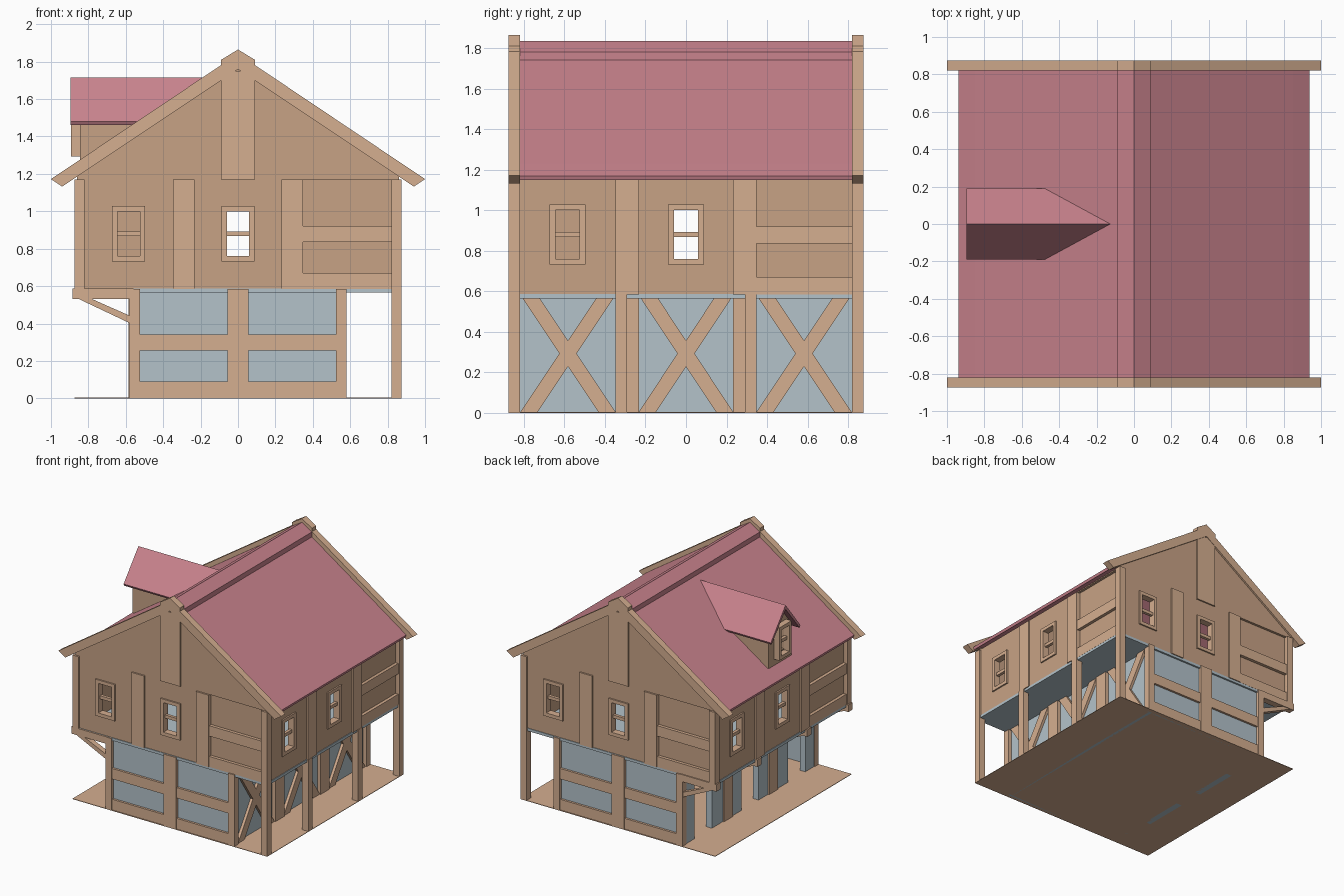
import bpy, bmesh
from mathutils import Matrix
from math import pi

if "Cube" in bpy.data.objects:
    bpy.data.objects.remove(bpy.data.objects["Cube"])


def material(name, rgb):
    m = bpy.data.materials.new(name)
    m.diffuse_color = (*[(c / 255) ** 2.2 for c in rgb], 1)
    m.use_nodes = True
    m.node_tree.nodes["Principled BSDF"].inputs["Base Color"].default_value = m.diffuse_color
    return m


TIMBER = material("timber", (212, 173, 143))
WALL = material("wall", (198, 161, 132))
BLUE = material("plaster", (178, 193, 201))
PINK = material("roof_tile", (200, 130, 140))


def prism(name, pts, a, b, mat, axis="Y", k=0):
    """Extrude a profile from a to b along an axis, then turn it k quarter turns.
    b may be a function of the profile point, for slanted ends."""
    bm = bmesh.new()
    end = b if callable(b) else (lambda u, v: b)
    place = (lambda u, v, t: (u, t, v)) if axis == "Y" else (lambda u, v, t: (t, u, v))
    near = [bm.verts.new(place(u, v, a)) for u, v in pts]
    far = [bm.verts.new(place(u, v, end(u, v))) for u, v in pts]
    bm.faces.new(near)
    bm.faces.new(far[::-1])
    for i in range(len(pts)):
        j = (i + 1) % len(pts)
        bm.faces.new((near[i], far[i], far[j], near[j]))
    bmesh.ops.recalc_face_normals(bm, faces=bm.faces)
    bm.transform(Matrix.Rotation(k * pi / 2, 4, "Z"))
    me = bpy.data.meshes.new(name)
    bm.to_mesh(me)
    bm.free()
    ob = bpy.data.objects.new(name, me)
    bpy.context.collection.objects.link(ob)
    if mat:
        me.materials.append(mat)
    return ob


def box(name, x0, x1, y0, y1, z0, z1, mat, k=0):
    return prism(name, [(x0, z0), (x1, z0), (x1, z1), (x0, z1)], y0, y1, mat, "Y", k)


def cut(ob, *boxes, k=0):
    """Subtract boxes from an object."""
    for b in boxes:
        c = box("cutter", *b, None, k)
        mod = ob.modifiers.new("cut", "BOOLEAN")
        mod.object, mod.operation, mod.solver = c, "DIFFERENCE", "EXACT"
        bpy.context.view_layer.objects.active = ob
        bpy.ops.object.modifier_apply(modifier=mod.name)
        bpy.data.objects.remove(c)


def window(name, cx, z0, z1, half, y0, y1, k):
    """Frame with a middle bar, in the front-facing frame of side k."""
    f = 0.028
    fr = box(name + "_frame", cx - half - f, cx + half + f, y0, y1, z0 - f, z1 + f, TIMBER, k)
    cut(fr, (cx - half, cx + half, y0 - .1, y1 + .1, z0, z1), k=k)
    zm = (z0 + z1) / 2
    box(name + "_bar", cx - half, cx + half, y0 + .02, y0 + .045, zm - .013, zm + .013, TIMBER, k)


def mirror(pts):
    return pts + [(-x, z) for x, z in reversed(pts) if x != 0]


# upper storey: four identical sides, each a quarter turn on
for k, side in enumerate(("front", "right", "back", "left")):
    w = box(side + "_upper_wall", -.83, .83, -.86, -.82, .585, 1.18, WALL, k)
    cut(w, *[(cx - .07, cx + .07, -1, -.7, .75, 1.01) for cx in (-.585, 0)],
        (.345, .82, -1, -.84, .67, .835), (.345, .82, -1, -.84, .92, 1.17), k=k)
    for n, cx in (("outer", -.585), ("middle", 0)):
        window(f"{side}_{n}_window", cx, .76, 1.0, .06, -.872, -.815, k)
    for x in (-.29, .29):
        box(side + "_upper_stud", x - .057, x + .057, -.873, -.84, .585, 1.17, TIMBER, k)
    for z0, z1 in ((.585, .67), (.835, .92)):
        box(side + "_panel_rail", .345, .82, -.866, -.85, z0, z1, TIMBER, k)
    # corner post; the two on the right side reach the ground
    z0 = 0 if k in (0, 1) else .53
    box("corner_post", .82, .875, -.875, -.82, z0, 1.17, TIMBER, k)

# floors
box("ground_floor", -.875, .875, -.875, .875, 0, .004, TIMBER)
box("upper_floor", -.865, .865, -.865, .865, .565, .587, BLUE)

# ground storey end walls, front and back
for s, end in ((-1, "front"), (1, "back")):
    def slab(name, x0, x1, d0, d1, z0, z1, mat):
        box(f"{end}_{name}", x0, x1, s * d0, s * d1, z0, z1, mat)
    slab("ground_wall", -.56, .56, .83, .85, 0, .58, BLUE)
    for x0, x1 in ((-.58, -.525), (-.055, .055), (.525, .58)):
        slab("ground_stud", x0, x1, .82, .875, 0, .585, TIMBER)
    for z0, z1 in ((0, .09), (.255, .34)):
        slab("ground_rail", -.56, .56, .83, .868, z0, z1, TIMBER)

# right ground wall with crossed braces and an arcade in front
box("right_ground_wall", .525, .55, -.83, .83, 0, .58, BLUE)
for y in (-.29, .29):
    box("right_wall_stud", .525, .58, y - .057, y + .057, 0, .585, TIMBER)
for y in (-.32, .32):
    box("arcade_post", .82, .875, y - .028, y + .028, 0, .585, TIMBER)
for y0, y1 in ((-.82, -.345), (-.236, .236), (.345, .82)):
    for a, b, w in ((y0, y1, .085), (y1, y0, -.085)):
        prism("cross_brace", [(a, 0), (a + w, 0), (b, .585), (b - w, .585)],
              .545, .572, TIMBER, "X")

# left ground wall with door openings
lw = box("left_ground_wall", -.575, -.525, -.83, .83, 0, .58, BLUE)
cut(lw, *[(-.7, -.4, y - .11, y + .11, -.1, .45) for y in (-.6, 0, .6)])
for y in (-.29, .29):
    box("left_wall_stud", -.585, -.525, y - .057, y + .057, 0, .585, TIMBER)

# joists and brackets under the left overhang
for y in (-.847, -.32, .32, .847):
    box("overhang_joist", -.885, -.56, y - .028, y + .028, .53, .587, TIMBER)
    prism("overhang_bracket", [(-.86, .535), (-.79, .535), (-.575, .44), (-.575, .4)],
          y - .022, y + .022, TIMBER)

# gables: wall, king post and barge boards
barge = mirror([(0, 1.865), (.09, 1.81), (.09, 1.782), (1, 1.172), (.94, 1.132), (.09, 1.70), (0, 1.76)])
barge = [(0, 1.865), (.09, 1.81), (.09, 1.782), (1, 1.172), (.94, 1.132), (0, 1.76),
         (-.94, 1.132), (-1, 1.172), (-.09, 1.782), (-.09, 1.81)]
for s, end in ((-1, "front"), (1, "back")):
    prism(end + "_gable_wall", [(-.86, 1.17), (.86, 1.17), (.86, 1.19), (0, 1.77), (-.86, 1.19)],
          s * .82, s * .86, WALL)
    box(end + "_king_post", -.09, .09, s * .83, s * .872, 1.17, 1.75, TIMBER)
    prism(end + "_barge_board", barge, s * .82, s * .875, TIMBER)

# main roof with a slight break at the eaves, and ridge cap
roof = [(0, 1.80), (.85, 1.23), (.937, 1.17), (.93, 1.148), (.85, 1.195), (0, 1.765),
        (-.85, 1.195), (-.93, 1.148), (-.937, 1.17), (-.85, 1.23)]
prism("main_roof", roof, -.82, .82, PINK)
prism("ridge_cap", [(0, 1.835), (.09, 1.78), (.09, 1.74), (0, 1.79), (-.09, 1.74), (-.09, 1.78)],
      -.82, .82, PINK)


# dormer on the left slope; its back ends follow the main roof
def on_roof(u, v):
    return -(1.795 - v) / .67


dw = prism("dormer_wall", [(-.145, 1.24), (.145, 1.24), (.145, 1.50), (0, 1.68), (-.145, 1.50)],
           -.845, on_roof, WALL, "X")
cut(dw, (-.95, -.80, -.05, .05, 1.33, 1.52))
prism("dormer_roof", [(0, 1.715), (.19, 1.48), (.18, 1.462), (0, 1.68), (-.18, 1.462), (-.19, 1.48)],
      -.895, on_roof, PINK, "X")
window("dormer_window", 0, 1.32, 1.53, .05, -.893, -.835, 3)
